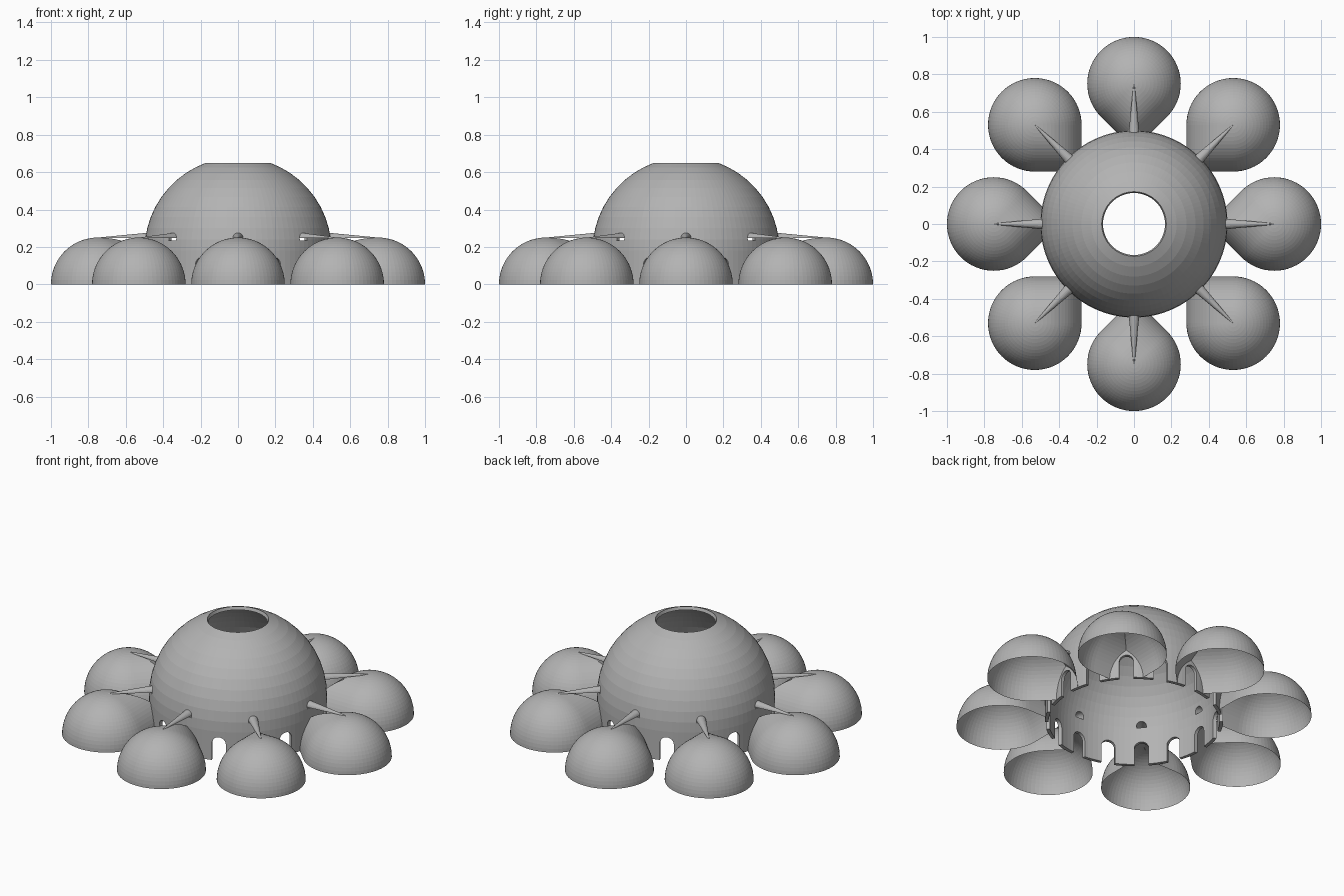
import bpy, bmesh
from math import sin, cos, pi, radians, sqrt
from mathutils import Matrix

cube = bpy.data.objects.get("Cube")
if cube:
    bpy.data.objects.remove(cube, do_unlink=True)

grey = bpy.data.materials.new("plain_grey")
grey.use_nodes = True
grey.diffuse_color = (0.45, 0.45, 0.45, 1)
grey.node_tree.nodes["Principled BSDF"].inputs["Base Color"].default_value = grey.diffuse_color

R, WALL, SPRING = 0.5, 0.02, 0.18       # main dome
POD, DIST = 0.25, 0.75                  # small domes
COUNT = 8


def make_mesh(name, bm):
    bmesh.ops.remove_doubles(bm, verts=bm.verts, dist=1e-5)
    bmesh.ops.recalc_face_normals(bm, faces=bm.faces)
    mesh = bpy.data.meshes.new(name)
    bm.to_mesh(mesh)
    bm.free()
    mesh.materials.append(grey)
    return mesh


def add_object(name, mesh, angle=0):
    ob = bpy.data.objects.new(name, mesh)
    ob.rotation_euler.z = angle
    bpy.context.collection.objects.link(ob)
    return ob


def skin(bm, rows):
    """Join rows of points with quads."""
    grid = [[bm.verts.new(p) for p in row] for row in rows]
    for a, b in zip(grid, grid[1:]):
        for i in range(len(a) - 1):
            bm.faces.new((a[i], a[i + 1], b[i + 1], b[i]))


# Main dome: cylindrical base, spherical shell, round opening at the top
def shell_profile(radius, steps=10, top=radians(69.8)):
    arc = [(radius * cos(top * i / steps), SPRING + radius * sin(top * i / steps))
           for i in range(steps + 1)]
    return [(radius, 0)] + arc


outline = shell_profile(R) + shell_profile(R - WALL)[::-1]
outline.append(outline[0])
SEGS = 96
bm = bmesh.new()
skin(bm, [[(r * cos(2 * pi * k / SEGS), r * sin(2 * pi * k / SEGS), z) for r, z in outline]
          for k in range(SEGS + 1)])
main_dome = add_object("main_dome", make_mesh("main_dome", bm))


# Arched openings cut through the wall
def arch_prism(bm, angle, half_width, bottom, spring):
    shape = [(half_width, bottom)]
    shape += [(half_width * cos(pi * i / 12), spring + half_width * sin(pi * i / 12))
              for i in range(13)]
    shape.append((-half_width, bottom))
    turn = Matrix.Rotation(angle, 4, 'Z')
    ends = []
    for x in (0.4, 0.6):
        ends.append([bm.verts.new(turn @ Matrix.Translation((x, y, z)).translation)
                     for y, z in shape])
    near, far = ends
    bm.faces.new(near)
    bm.faces.new(far[::-1])
    n = len(shape)
    for i in range(n):
        j = (i + 1) % n
        bm.faces.new((near[i], far[i], far[j], near[j]))


bm = bmesh.new()
for k in range(2 * COUNT):
    arch_prism(bm, k * pi / COUNT, 0.04, -0.05, 0.105)
for k in range(COUNT):
    arch_prism(bm, k * 2 * pi / COUNT, 0.028, 0.235, 0.245)
cutter = add_object("opening_cutter", make_mesh("opening_cutter", bm))
cutter.hide_render = True
cut = main_dome.modifiers.new("openings", 'BOOLEAN')
cut.operation, cut.solver, cut.object = 'DIFFERENCE', 'EXACT', cutter
bpy.context.view_layer.objects.active = main_dome
bpy.ops.object.modifier_apply(modifier=cut.name)
bpy.data.objects.remove(cutter, do_unlink=True)

# Small dome: three quarters round, with two tangent vaults meeting toward the centre
REACH, H = 0.26, sqrt(0.5)
rows = []
for i in range(19):
    phi = i / 18 * pi / 2
    s, z = POD * cos(phi), POD * sin(phi)
    t = min(s, (REACH - s * H) / H)
    end = (DIST - (s + t) * H, (s - t) * H)
    plan = [(DIST + s * cos(a), s * sin(a))
            for a in (radians(135 - 270 * k / 48) for k in range(49))]
    plan = [end] + plan + [(end[0], -end[1])]
    rows.append([(x, y, z) for x, y in plan])
bm = bmesh.new()
skin(bm, rows)
bmesh.ops.dissolve_degenerate(bm, edges=bm.edges, dist=1e-5)
pod_mesh = make_mesh("small_dome", bm)

# Tapered half tube from the small dome's top to the main dome
bm = bmesh.new()
skin(bm, [[(x, r * cos(pi * k / 12), 0.247 + r * sin(pi * k / 12)) for k in range(13)]
          for x, r in ((DIST, 0.003), (0.48, 0.029))])
tube_mesh = make_mesh("light_tube", bm)

for k in range(COUNT):
    angle = k * 2 * pi / COUNT
    add_object(f"small_dome_{k + 1}", pod_mesh, angle)
    add_object(f"light_tube_{k + 1}", tube_mesh, angle)
